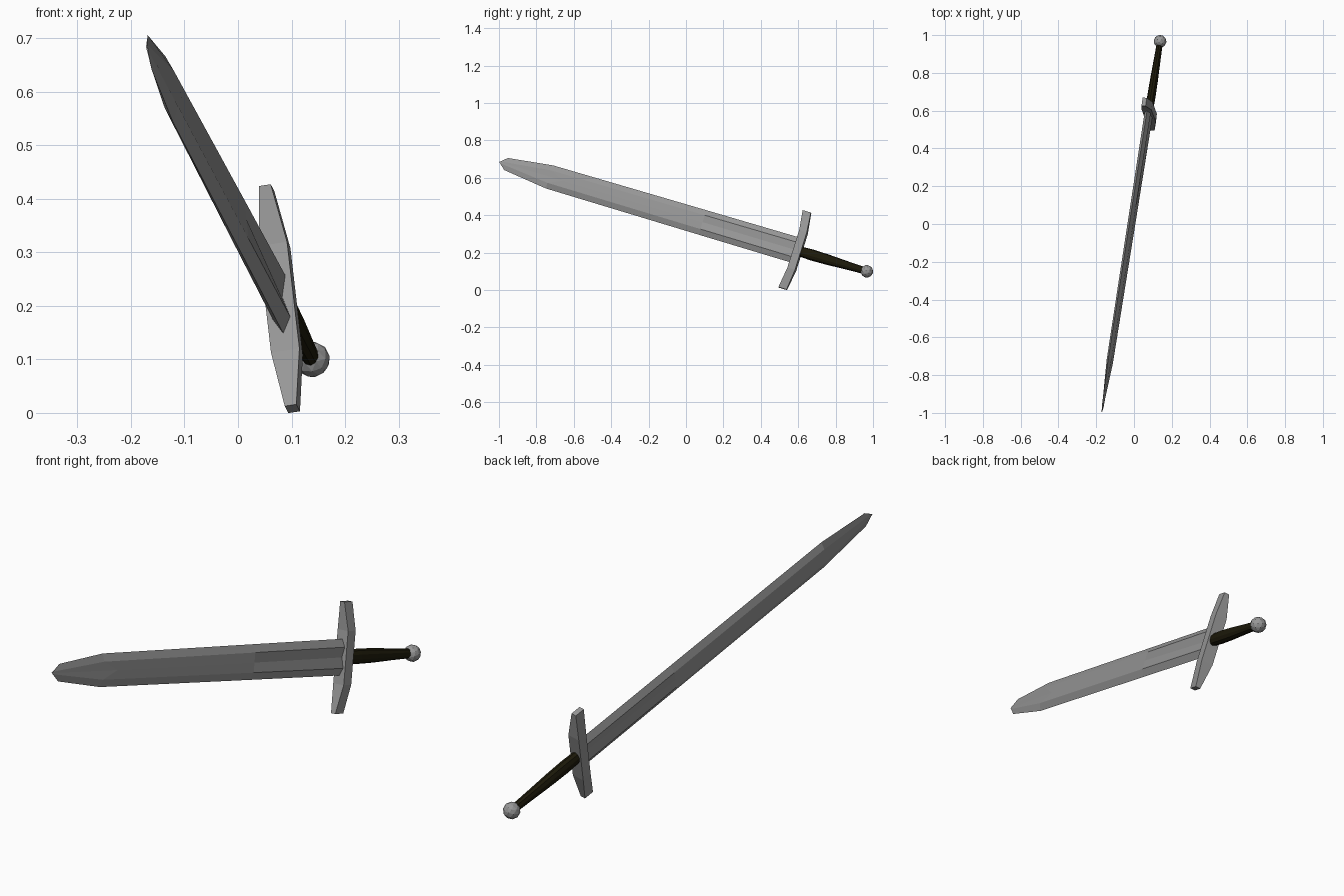
import bpy, bmesh, math
from mathutils import Vector, Matrix

if "Cube" in bpy.data.objects:
    bpy.data.objects.remove(bpy.data.objects["Cube"])

STEEL = (0.31, 0.31, 0.31, 1)
LEATHER = (0.012, 0.010, 0.003, 1)

# Sword frame: s runs from pommel to tip, w across the blade, t through it
origin = Vector((0.138, 0.967, 0.10))
s_dir = Vector((-0.309, -1.967, 0.585)).normalized()
w_dir = Vector((-0.111, 0.295, 0.95))
w_dir = (w_dir - s_dir * w_dir.dot(s_dir)).normalized()
t_dir = s_dir.cross(w_dir)
frame = Matrix((w_dir, t_dir, s_dir)).transposed().to_4x4()
frame.translation = origin


def finish(name, bm, color):
    bmesh.ops.recalc_face_normals(bm, faces=bm.faces)
    mesh = bpy.data.meshes.new(name)
    bm.to_mesh(mesh)
    bm.free()
    mesh.transform(frame)
    mesh.update()
    obj = bpy.data.objects.new(name, mesh)
    bpy.context.collection.objects.link(obj)
    mat = bpy.data.materials.new(name + "_material")
    mat.diffuse_color = color
    mat.use_nodes = True
    mat.node_tree.nodes["Principled BSDF"].inputs["Base Color"].default_value = mat.diffuse_color
    mesh.materials.append(mat)
    return obj


def loft(name, rings, color):
    """Skin a list of equal rings of (w, t, s) points and cap both ends."""
    bm = bmesh.new()
    rows = [[bm.verts.new(p) for p in ring] for ring in rings]
    n = len(rows[0])
    for a, b in zip(rows, rows[1:]):
        for i in range(n):
            j = (i + 1) % n
            bm.faces.new((a[i], a[j], b[j], b[i]))
    bm.faces.new(rows[0][::-1])
    bm.faces.new(rows[-1])
    return finish(name, bm, color)


# Blade: bevelled edges, short fuller near the guard, ridged point
def blade_ring(edge, ridge, thick, centre, s_edge, s_ridge=None, s_mid=None):
    sr = s_edge if s_ridge is None else s_ridge
    sm = s_edge if s_mid is None else s_mid
    return [(edge, 0, s_edge), (ridge, thick, sr), (0, centre, sm),
            (-ridge, thick, sr), (-edge, 0, s_edge), (-ridge, -thick, sr),
            (0, -centre, sm), (ridge, -thick, sr)]


loft("blade", [
    blade_ring(0.071, 0.041, 0.0165, 0.006, 0.40),
    blade_ring(0.069, 0.039, 0.0152, 0.0152, 0.925),
    blade_ring(0.065, 0.035, 0.0125, 0.0135, 1.79, 1.79, 1.71),
    blade_ring(0.034, 0.005, 0.001, 0.0015, 2.035, 2.068, 2.075),
], STEEL)

# Crossguard: wide middle, tapered ends bent towards the blade
guard = []
for w, half_t, s0, s1 in [(-0.218, 0.011, 0.383, 0.429), (-0.105, 0.027, 0.369, 0.412),
                          (0.105, 0.027, 0.369, 0.412), (0.216, 0.011, 0.383, 0.429)]:
    guard.append([(w, -half_t, s0), (w, half_t, s0), (w, half_t, s1), (w, -half_t, s1)])
loft("crossguard", guard, STEEL)

# Grip: dark oval handle swelling towards the guard
grip = []
for s, rw, rt in [(0.015, 0.019, 0.016), (0.10, 0.022, 0.018), (0.22, 0.028, 0.021),
                  (0.31, 0.030, 0.022), (0.38, 0.027, 0.020)]:
    grip.append([(rw * math.cos(a), rt * math.sin(a), s)
                 for a in (math.tau * i / 10 for i in range(10))])
loft("grip", grip, LEATHER)

# Pommel: faceted ball
bm = bmesh.new()
bmesh.ops.create_icosphere(bm, subdivisions=2, radius=0.034)
finish("pommel", bm, STEEL)
